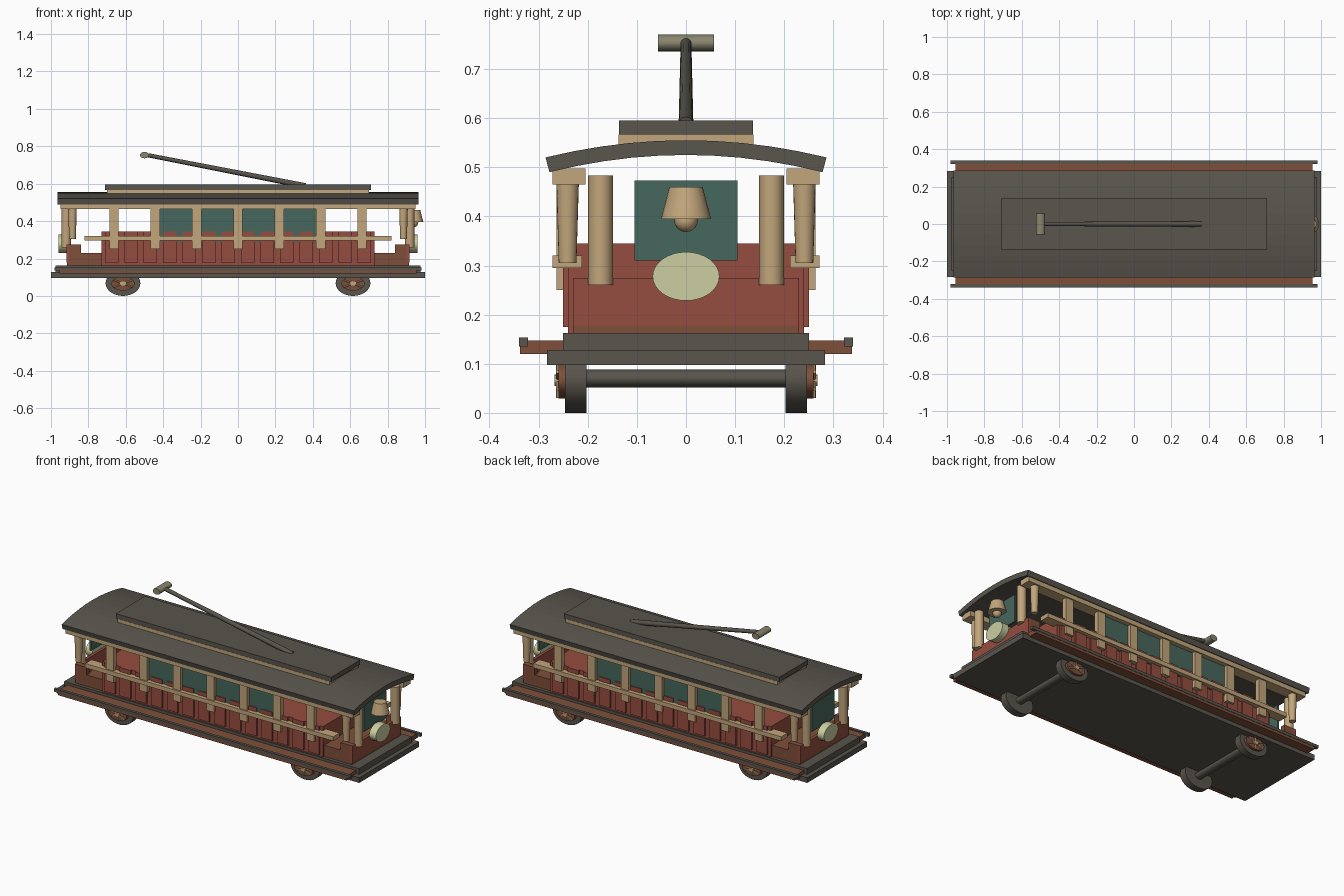
import bpy
import math
from mathutils import Vector

cube = bpy.data.objects.get("Cube")
if cube:
    bpy.data.objects.remove(cube, do_unlink=True)


def material(name, r, g, b):
    m = bpy.data.materials.new(name)
    m.use_nodes = True
    m.diffuse_color = (r, g, b, 1)
    m.node_tree.nodes["Principled BSDF"].inputs["Base Color"].default_value = (r, g, b, 1)
    return m


DARK = material("dark grey", 0.1, 0.09, 0.074)
RED = material("brick red", 0.3, 0.075, 0.05)
BROWN = material("wood brown", 0.21, 0.078, 0.042)
TAN = material("tan wood", 0.54, 0.38, 0.2)
TEAL = material("teal glass", 0.062, 0.135, 0.11)
CREAM = material("pale lamp", 0.6, 0.62, 0.35)
OLIVE = material("olive metal", 0.25, 0.235, 0.155)
SIDES = (("left", 1), ("right", -1))


def box(name, x, y, z, mat):
    """Box spanning the (low, high) pairs x, y and z."""
    spans = (x, y, z)
    bpy.ops.mesh.primitive_cube_add(size=1, location=[(a + b) / 2 for a, b in spans])
    ob = bpy.context.object
    ob.name = name
    ob.scale = [abs(b - a) for a, b in spans]
    bpy.ops.object.transform_apply(location=False, rotation=False, scale=True)
    ob.data.materials.append(mat)
    return ob


def rod(name, start, end, r0, mat, r1=None, sides=20, squash=1.0):
    """Cylinder or cone between two points; squash flattens its height."""
    a, b = Vector(start), Vector(end)
    bpy.ops.mesh.primitive_cone_add(vertices=sides, radius1=r0, radius2=r0 if r1 is None else r1,
                                    depth=(b - a).length)
    ob = bpy.context.object
    ob.name = name
    ob.rotation_euler = (b - a).to_track_quat("Z", "Y").to_euler()
    bpy.ops.object.transform_apply(location=False, rotation=True, scale=False)
    ob.location = (a + b) / 2
    ob.scale.z = squash
    bpy.ops.object.transform_apply(location=False, rotation=False, scale=True)
    bpy.ops.object.shade_smooth_by_angle(angle=math.radians(40))
    ob.data.materials.append(mat)
    return ob


# Underframe and deck
box("chassis", (-1, 1), (-0.283, 0.283), (0.097, 0.128), DARK)
box("deck", (-0.975, 0.975), (-0.25, 0.25), (0.128, 0.163), DARK)

# Cabin core
box("cabin_body", (-0.73, 0.73), (-0.24, 0.24), (0.163, 0.345), RED)

for side, s in SIDES:
    # Running boards with a dark edge strip
    box(f"{side}_running_board", (-0.955, 0.955), (s * 0.245, s * 0.338), (0.12, 0.147), BROWN)
    box(f"{side}_board_edge", (-0.98, 0.98), (s * 0.322, s * 0.34), (0.135, 0.153), DARK)

    # Ribbed side panelling
    for i in range(14):
        x = -0.676 + i * 0.104
        box(f"{side}_rib_{i}", (x - 0.036, x + 0.036), (s * 0.235, s * 0.25), (0.175, 0.345), RED)

    # Window posts, glass, hand rail and roof beam
    for i in range(7):
        x = (i - 3) * 0.221
        box(f"{side}_window_post_{i}", (x - 0.025, x + 0.025), (s * 0.235, s * 0.264), (0.25, 0.48), TAN)
    box(f"{side}_window_glass", (-0.425, 0.425), (s * 0.236, s * 0.244), (0.29, 0.473), TEAL)
    box(f"{side}_rail", (-0.82, 0.82), (s * 0.212, s * 0.272), (0.295, 0.32), TAN)
    box(f"{side}_roof_beam", (-0.95, 0.95), (s * 0.205, s * 0.272), (0.465, 0.497), TAN)

# End platforms
for end, e in (("east", 1), ("west", -1)):
    box(f"{end}_platform", (e * 0.72, e * 0.915), (-0.23, 0.23), (0.163, 0.178), BROWN)
    box(f"{end}_step", (e * 0.72, e * 0.85), (-0.23, 0.23), (0.178, 0.23), BROWN)
    box(f"{end}_dash", (e * 0.9, e * 0.918), (-0.23, 0.23), (0.178, 0.275), RED)
    box(f"{end}_end_window", (e * 0.898, e * 0.907), (-0.105, 0.105), (0.31, 0.473), TEAL)
    rod(f"{end}_headlight", (e * 0.915, 0, 0.278), (e * 0.96, 0, 0.278), 0.068, CREAM,
        sides=32, squash=0.73)
    for side, s in SIDES:
        box(f"{end}_{side}_end_panel", (e * 0.84, e * 0.9), (s * 0.2, s * 0.23), (0.178, 0.275), BROWN)
        rod(f"{end}_{side}_end_post", (e * 0.918, s * 0.174, 0.26), (e * 0.918, s * 0.174, 0.483), 0.025, TAN)
        rod(f"{end}_{side}_corner_post", (e * 0.885, s * 0.241, 0.305), (e * 0.885, s * 0.241, 0.47),
            0.018, TAN, r1=0.023)

# Bell at one end
rod("bell_shade", (0.94, 0, 0.395), (0.94, 0, 0.46), 0.051, TAN, r1=0.034)
bpy.ops.mesh.primitive_uv_sphere_add(segments=16, ring_count=10, radius=0.024, location=(0.94, 0, 0.392))
bell = bpy.context.object
bell.name = "bell_clapper"
bell.data.materials.append(TAN)
bpy.ops.object.shade_smooth()

# Arched roof: two arcs joined into a closed profile and extruded lengthwise
STEPS = 10
top, under = [], []
for i in range(STEPS + 1):
    t = 2 * i / STEPS - 1
    drop = 0.035 * t * t
    top.append((0.286 * t, 0.555 - drop))
    under.append((0.278 * t, 0.525 - drop))
profile = top + under[::-1]
n = len(profile)
verts = [(x, y, z) for x in (-0.966, 0.966) for y, z in profile]
faces = [(i, (i + 1) % n, n + (i + 1) % n, n + i) for i in range(n)]
for base in (0, n):
    faces += [(base + i, base + i + 1, base + n - 2 - i, base + n - 1 - i) for i in range(STEPS)]
mesh = bpy.data.meshes.new("roof")
mesh.from_pydata(verts, [], faces)
mesh.materials.append(DARK)
roof = bpy.data.objects.new("roof", mesh)
bpy.context.collection.objects.link(roof)
bpy.context.view_layer.objects.active = roof
bpy.ops.object.select_all(action="DESELECT")
roof.select_set(True)
bpy.ops.object.mode_set(mode="EDIT")
bpy.ops.mesh.select_all(action="SELECT")
bpy.ops.mesh.normals_make_consistent(inside=False)
bpy.ops.object.mode_set(mode="OBJECT")

# Raised roof section and current pole
box("raised_roof_base", (-0.7, 0.7), (-0.137, 0.137), (0.535, 0.567), TAN)
box("raised_roof_top", (-0.712, 0.712), (-0.136, 0.136), (0.567, 0.595), DARK)
rod("pole", (0.36, 0, 0.588), (-0.48, 0, 0.752), 0.015, DARK, r1=0.011, sides=12)
rod("pole_head", (-0.5, -0.057, 0.753), (-0.5, 0.057, 0.753), 0.024, OLIVE, sides=16, squash=0.73)

# Wheels: tyre, inner disc, hub and spokes
for pos, x in (("east", 0.615), ("west", -0.615)):
    rod(f"{pos}_axle", (x, -0.21, 0.07), (x, 0.21, 0.07), 0.025, DARK, squash=0.73)
    for side, s in SIDES:
        name = f"{pos}_{side}"
        rod(name + "_tyre", (x, s * 0.203, 0.068), (x, s * 0.246, 0.068), 0.093, DARK,
            sides=32, squash=0.73)
        rod(name + "_wheel_disc", (x, s * 0.24, 0.066), (x, s * 0.26, 0.066), 0.062, BROWN,
            sides=24, squash=0.6)
        rod(name + "_hub", (x, s * 0.25, 0.066), (x, s * 0.268, 0.066), 0.016, TAN, squash=0.73)
        for k in range(6):
            a = math.radians(60 * k + 30)
            rod(f"{name}_spoke_{k}", (x, s * 0.261, 0.066),
                (x + 0.056 * math.cos(a), s * 0.261, 0.066 + 0.036 * math.sin(a)), 0.004, TAN, sides=6)
